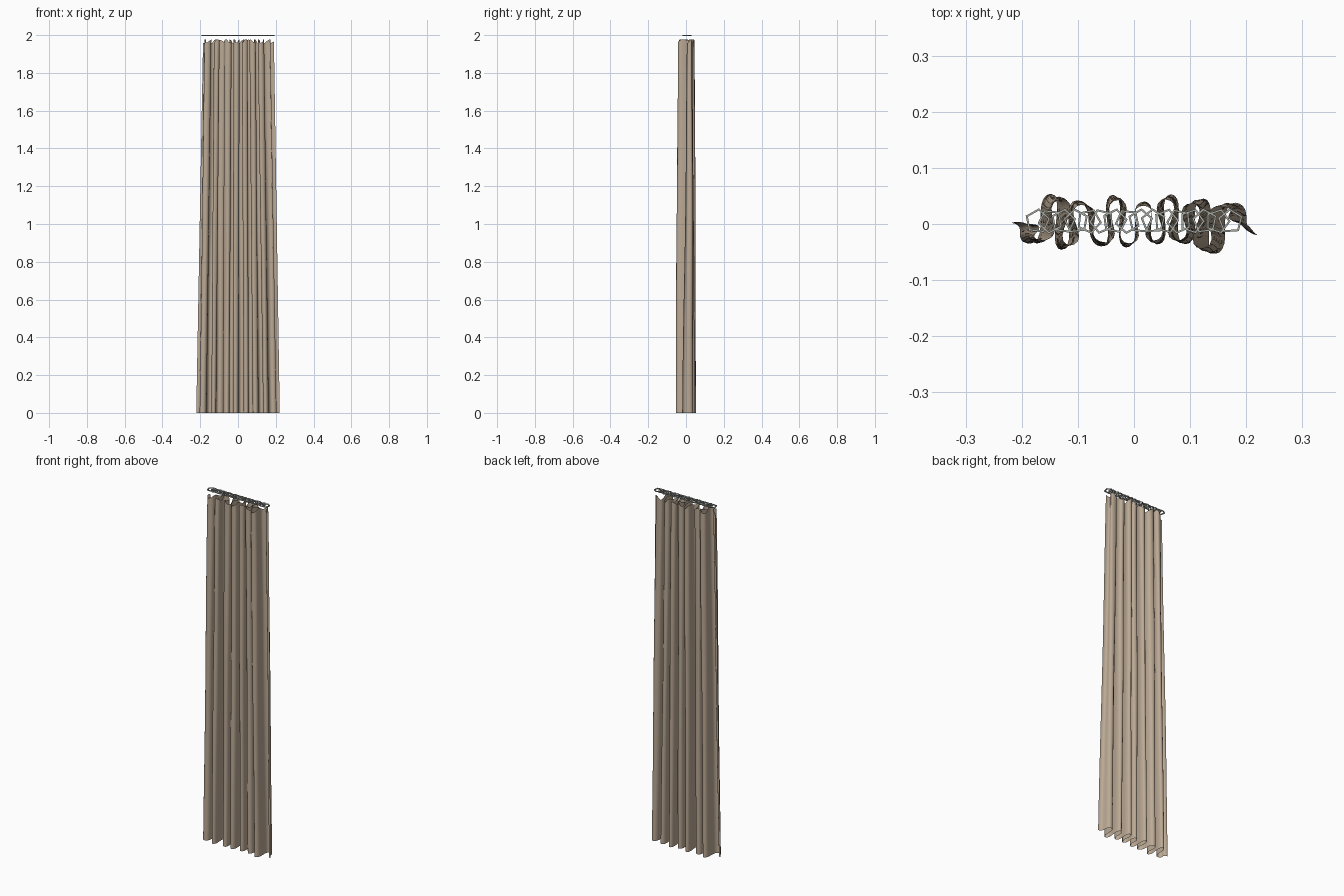
import bpy, bmesh, math, random

if "Cube" in bpy.data.objects:
    bpy.data.objects.remove(bpy.data.objects["Cube"])
random.seed(4)

def material(name, col):
    m = bpy.data.materials.new(name)
    m.diffuse_color = (*col, 1)
    m.use_nodes = True
    m.node_tree.nodes["Principled BSDF"].inputs["Base Color"].default_value = m.diffuse_color
    return m

def finish(bm, name, mat):
    me = bpy.data.meshes.new(name)
    bm.to_mesh(me)
    bm.free()
    ob = bpy.data.objects.new(name, me)
    bpy.context.collection.objects.link(ob)
    me.materials.append(mat)
    return ob

fabric = material("fabric", (0.50, 0.40, 0.30))
metal = material("metal", (0.40, 0.42, 0.38))

# Hem fold crests (x, y), alternating back and front
hem = [(-.221, .002), (-.185, -.035), (-.148, .054), (-.130, -.046), (-.103, .042),
       (-.058, -.040), (-.038, .052), (-.014, -.042), (.018, .040), (.044, -.036),
       (.066, .053), (.092, -.036), (.125, .045), (.145, -.053), (.180, .038), (.221, -.020)]
# Heading crests, slightly narrower and shallower, with small shifts
head = [(x * .85 + random.uniform(-.005, .005), y * .82) for x, y in hem]
head[0], head[-1] = (-.185, 0), (.190, .005)

STEPS, ROWS = 10, 32

def fold_point(i, s, f):
    """Point on fold i at fraction s, with f = 0 at hem and 1 at heading."""
    def crest(k):
        return [a + (b - a) * f for a, b in zip(hem[k], head[k])]
    (x0, y0), (x1, y1) = crest(i), crest(i + 1)
    curl = 0.006 + 0.004 * f
    x = x0 + (x1 - x0) * s - curl * math.sin(2 * math.pi * s) * -1
    y = y0 + (y1 - y0) * (1 - math.cos(math.pi * s)) / 2
    return x, y

# Pleated curtain sheet
bm = bmesh.new()
params = [(i, j / STEPS) for i in range(len(hem) - 1) for j in range(STEPS)]
params.append((len(hem) - 2, 1.0))
rows = []
for r in range(ROWS + 1):
    f = r / ROWS
    row = []
    for i, s in params:
        x, y = fold_point(i, s, f)
        droop = 0.02 * (0.5 + 0.5 * math.cos(2 * math.pi * s + i)) * max(0, (f - .93) / .07)
        y += 0.003 * math.sin(math.pi * f) * math.sin(i * 1.7 + f * 5)
        # only the last rows carry the scalloped heading
        row.append(bm.verts.new((x, y, 1.978 * f - droop)))
    rows.append(row)
for a, b in zip(rows, rows[1:]):
    for k in range(len(params) - 1):
        bm.faces.new((a[k], a[k + 1], b[k + 1], b[k])).smooth = True
finish(bm, "curtain", fabric)

# Row of five-sided hanging rings
N, R, T = 16, 0.021, 0.003
bm = bmesh.new()
for n in range(N):
    cx = -0.172 + 0.344 * n / (N - 1)
    turn = math.pi * (n % 2) + random.uniform(-.3, .3)
    loops = []
    for k in range(5):
        a = turn + k * math.tau / 5
        loop = []
        for q in range(4):
            b = math.pi / 4 + q * math.pi / 2
            rad = R + T * math.cos(b)
            loop.append(bm.verts.new((cx + rad * math.cos(a), .005 + rad * math.sin(a),
                                      1.997 + T * math.sin(b) * 1.41)))
        loops.append(loop)
    for k in range(5):
        p, q = loops[k], loops[(k + 1) % 5]
        for m in range(4):
            bm.faces.new((p[m], q[m], q[(m + 1) % 4], p[(m + 1) % 4]))
finish(bm, "curtain_rings", metal)
